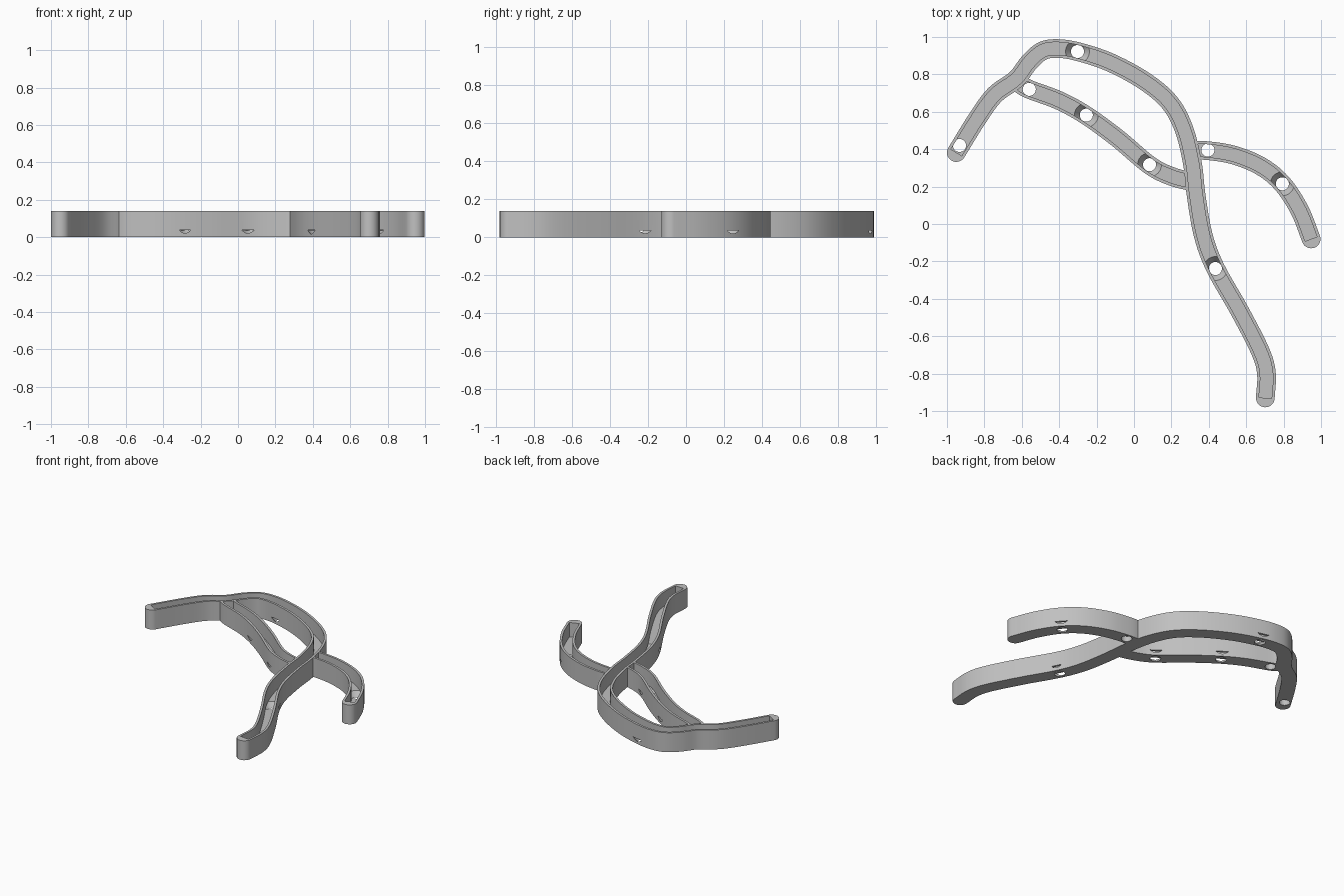
import bpy, bmesh, math
from mathutils import Vector

HEIGHT, FLOOR = 0.14, 0.037
OUTER, INNER = 0.05, 0.034
HOLE, SINK = 0.035, 0.064

if "Cube" in bpy.data.objects:
    bpy.data.objects.remove(bpy.data.objects["Cube"])

grey = bpy.data.materials.new("light_grey")
grey.use_nodes = True
colour = (0.53, 0.53, 0.53, 1)
grey.diffuse_color = colour
grey.node_tree.nodes["Principled BSDF"].inputs["Base Color"].default_value = colour


def smooth_path(points, steps=6):
    """Catmull-Rom curve through the points."""
    p = [Vector(q) for q in points]
    p = [2 * p[0] - p[1]] + p + [2 * p[-1] - p[-2]]
    path = []
    for a, b, c, d in zip(p, p[1:], p[2:], p[3:]):
        for i in range(steps):
            t = i / steps
            path.append(0.5 * (2 * b + (c - a) * t + (2 * a - 5 * b + 4 * c - d) * t * t
                               + (3 * b - a - 3 * c + d) * t ** 3))
    return path + [p[-2]]


def ribbon(name, path, half, z0, z1, round_start=False, round_end=False):
    """Upright strip of constant width along a path, with optional round ends."""
    left, right = [], []
    last = len(path) - 1
    for i, q in enumerate(path):
        t = (path[min(i + 1, last)] - path[max(i - 1, 0)]).normalized()
        n = Vector((-t.y, t.x)) * half
        left.append(q + n)
        right.append(q - n)

    def cap(centre, start):
        arm = start - centre
        out = []
        for i in range(1, 16):
            a = -math.pi * i / 16
            out.append(centre + Vector((arm.x * math.cos(a) - arm.y * math.sin(a),
                                        arm.x * math.sin(a) + arm.y * math.cos(a))))
        return out

    loop = left + (cap(path[-1], left[-1]) if round_end else [])
    loop += right[::-1] + (cap(path[0], right[0]) if round_start else [])
    bm = bmesh.new()
    face = bm.faces.new([bm.verts.new((q.x, q.y, z0)) for q in loop])
    top = bmesh.ops.extrude_face_region(bm, geom=[face])["geom"]
    bmesh.ops.translate(bm, vec=(0, 0, z1 - z0),
                        verts=[v for v in top if isinstance(v, bmesh.types.BMVert)])
    bmesh.ops.recalc_face_normals(bm, faces=bm.faces)
    return add_object(name, bm)


def add_object(name, bm):
    mesh = bpy.data.meshes.new(name)
    bm.to_mesh(mesh)
    bm.free()
    mesh.materials.append(grey)
    obj = bpy.data.objects.new(name, mesh)
    bpy.context.collection.objects.link(obj)
    return obj


def hole_cutter(x, y, top_radius):
    """Drill through the floor, widening upwards when countersunk."""
    below, top = 0.01, FLOOR + 0.0003
    slope = (top_radius - HOLE) / FLOOR
    bm = bmesh.new()
    bmesh.ops.create_cone(bm, cap_ends=True, segments=40, radius1=HOLE - slope * below,
                          radius2=top_radius, depth=top + below)
    bmesh.ops.translate(bm, vec=(x, y, (top - below) / 2), verts=bm.verts)
    return add_object("hole_cutter", bm)


def cut(obj, cutter, keep=False):
    mod = obj.modifiers.new("cut", "BOOLEAN")
    mod.operation, mod.solver, mod.object = "DIFFERENCE", "EXACT", cutter
    bpy.context.view_layer.objects.active = obj
    bpy.ops.object.modifier_apply(modifier=mod.name)
    if not keep:
        bpy.data.objects.remove(cutter)


def trough(name, points, plain, sunk, round_start, round_end, neighbour=None):
    """Open channel with drain holes; trimmed against a neighbouring solid."""
    path = smooth_path(points)
    obj = ribbon(name, path, OUTER, 0, HEIGHT, round_start, round_end)
    if neighbour:
        cut(obj, neighbour, keep=True)
    cut(obj, ribbon("channel_cutter", path, INNER, FLOOR, HEIGHT + 0.1))
    for x, y in plain:
        cut(obj, hole_cutter(x, y, HOLE))
    for x, y in sunk:
        cut(obj, hole_cutter(x, y, SINK))
    bpy.ops.object.select_all(action="DESELECT")
    obj.select_set(True)
    bpy.context.view_layer.objects.active = obj
    bpy.ops.object.shade_smooth_by_angle(angle=math.radians(30))
    return obj


# Long main channel
main_points = [(-0.95, 0.382), (-0.84, 0.56), (-0.745, 0.69), (-0.63, 0.775), (-0.56, 0.865),
               (-0.49, 0.925), (-0.41, 0.938), (-0.302, 0.922), (-0.13, 0.865), (0.055, 0.765),
               (0.19, 0.65), (0.268, 0.505), (0.313, 0.32), (0.332, 0.155), (0.37, -0.06),
               (0.435, -0.235), (0.565, -0.465), (0.675, -0.68), (0.708, -0.80), (0.702, -0.93)]
main_solid = ribbon("main_solid", smooth_path(main_points), OUTER, -0.1, HEIGHT + 0.1, True, True)
main_solid.hide_render = True
trough("main_channel", main_points, [(-0.933, 0.42)], [(-0.302, 0.922), (0.435, -0.238)], True, True)

# Inner branch joining the main channel at both ends
trough("inner_branch",
       [(-0.62, 0.755), (-0.56, 0.72), (-0.40, 0.66), (-0.255, 0.58), (-0.09, 0.46),
        (0.083, 0.315), (0.20, 0.255), (0.325, 0.222)],
       [(-0.56, 0.72)], [(-0.255, 0.582), (0.083, 0.317)], False, False, main_solid)

# Short side branch with a free rounded end
trough("side_branch",
       [(0.31, 0.392), (0.395, 0.392), (0.535, 0.368), (0.68, 0.308), (0.793, 0.215),
        (0.885, 0.075), (0.947, -0.08)],
       [(0.395, 0.395)], [(0.793, 0.215)], False, True, main_solid)

bpy.data.objects.remove(main_solid)
